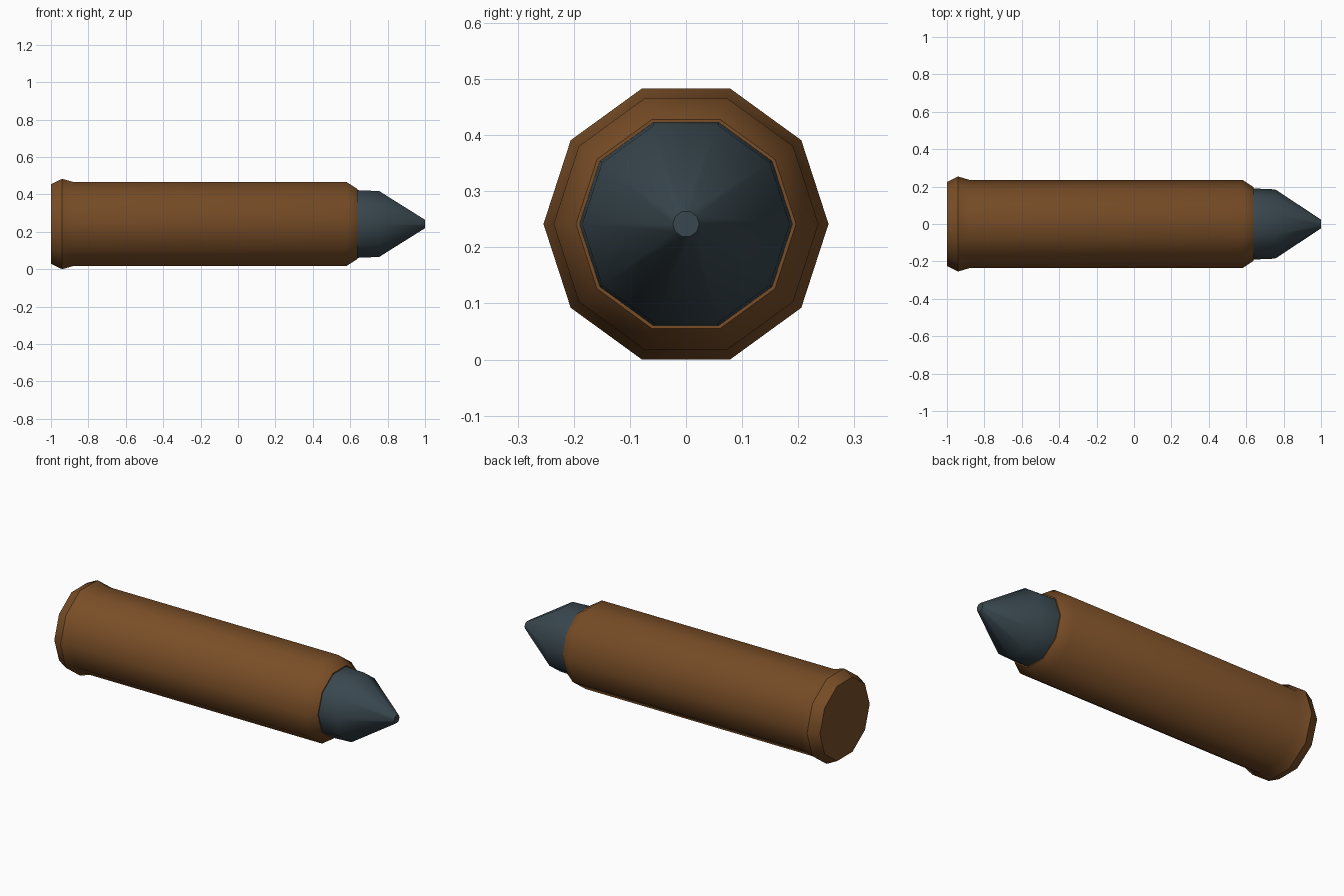
import bpy, bmesh, math

SIDES = 10
AXIS_Z = 0.2415

old = bpy.data.objects.get("Cube")
if old:
    bpy.data.objects.remove(old, do_unlink=True)


def make_material(name, rgb):
    mat = bpy.data.materials.new(name)
    mat.use_nodes = True
    mat.diffuse_color = (*rgb, 1)
    bsdf = next(n for n in mat.node_tree.nodes if n.type == 'BSDF_PRINCIPLED')
    bsdf.inputs["Base Color"].default_value = (*rgb, 1)
    return mat


def lathe_x(name, profile, mat):
    """Ten-sided solid turned around the long axis from (x, radius) points."""
    bm = bmesh.new()
    rings = []
    for x, r in profile:
        angles = [math.tau * i / SIDES for i in range(SIDES)]
        rings.append([bm.verts.new((x, r * math.cos(a), r * math.sin(a)))
                      for a in angles])
    for a, b in zip(rings, rings[1:]):
        for i in range(SIDES):
            j = (i + 1) % SIDES
            bm.faces.new((a[i], a[j], b[j], b[i]))
    bm.faces.new(rings[0])
    bm.faces.new(rings[-1])
    bmesh.ops.recalc_face_normals(bm, faces=bm.faces)
    mesh = bpy.data.meshes.new(name)
    bm.to_mesh(mesh)
    bm.free()
    mesh.materials.append(mat)
    obj = bpy.data.objects.new(name, mesh)
    obj.location.z = AXIS_Z
    bpy.context.collection.objects.link(obj)
    # Smooth round the barrel, crisp at the rim and end caps
    bpy.ops.object.select_all(action='DESELECT')
    obj.select_set(True)
    bpy.context.view_layer.objects.active = obj
    bpy.ops.object.shade_smooth_by_angle(angle=math.radians(40))
    return obj


brown = make_material("casing brown", (0.19, 0.075, 0.02))
slate = make_material("tip slate", (0.04, 0.063, 0.077))

# Casing with flared rear rim and tapered front shoulder
lathe_x("casing", [(-1, 0.224), (-0.94, 0.254), (-0.88, 0.236),
                   (0.58, 0.236), (0.64, 0.196)], brown)

# Pointed tip with a blunt end, seated inside the casing
lathe_x("tip", [(0.62, 0.191), (0.64, 0.190), (0.755, 0.185), (1, 0.0235)], slate)
